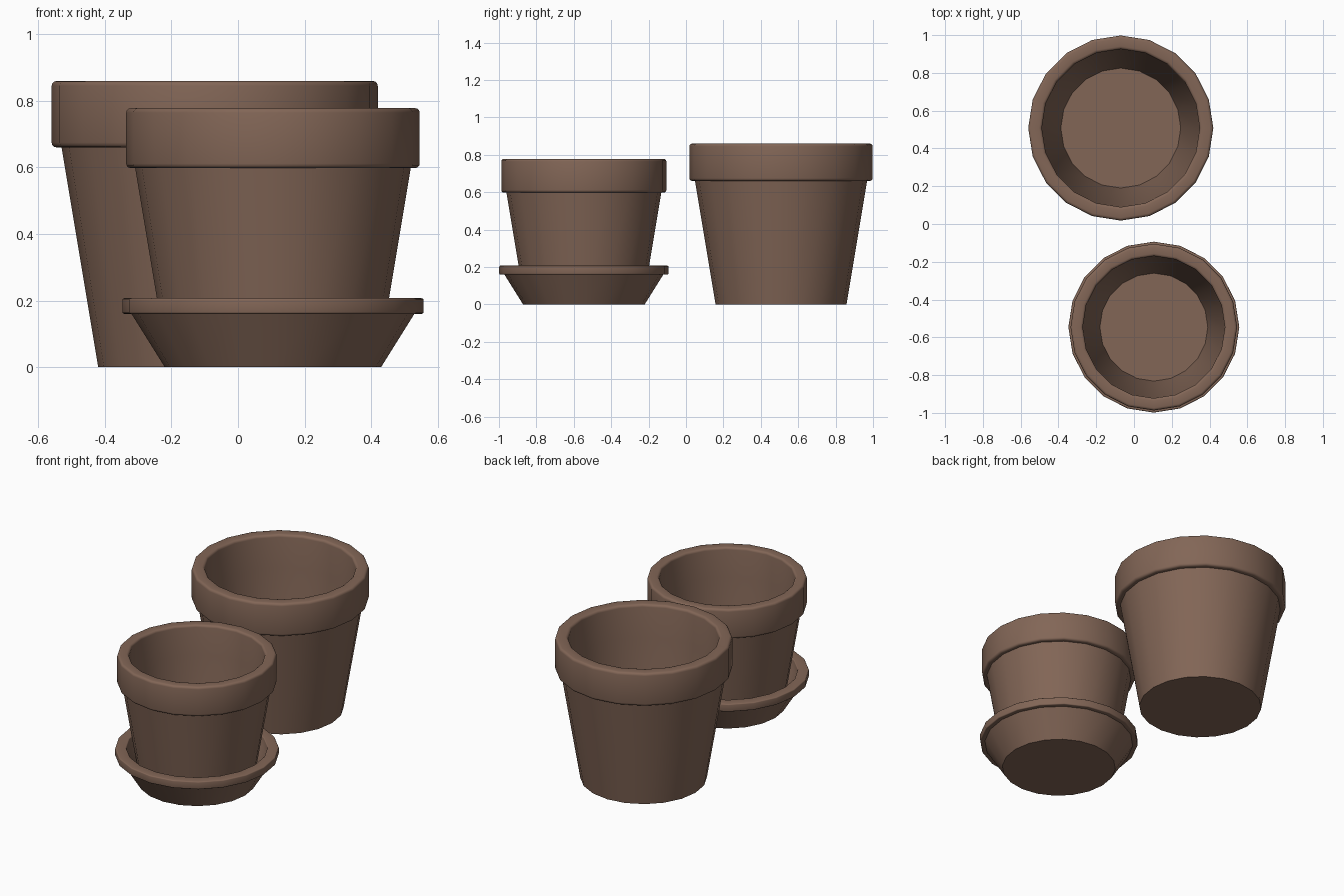
import bpy, bmesh, math

if "Cube" in bpy.data.objects:
    bpy.data.objects.remove(bpy.data.objects["Cube"])

SIDES = 20

clay = bpy.data.materials.new("brown_clay")
clay.diffuse_color = (0.225, 0.133, 0.094, 1)
clay.use_nodes = True
clay.node_tree.nodes["Principled BSDF"].inputs["Base Color"].default_value = clay.diffuse_color


def corner(cx, cz, r, start, end, n=3):
    """Points of a rounded corner in the profile (angles in degrees)."""
    pts = []
    for i in range(n + 1):
        a = math.radians(start + (end - start) * i / n)
        pts.append((cx + r * math.cos(a), cz + r * math.sin(a)))
    return pts


def lathe(name, profile, location, scale=1.0):
    """Revolve a profile that starts and ends on the axis."""
    bm = bmesh.new()
    rings = []
    for r, z in profile:
        if r == 0:
            rings.append([bm.verts.new((0, 0, z))])
        else:
            rings.append([bm.verts.new((r * math.cos(2 * math.pi * i / SIDES),
                                        r * math.sin(2 * math.pi * i / SIDES), z))
                          for i in range(SIDES)])
    for a, b in zip(rings, rings[1:]):
        for i in range(SIDES):
            j = (i + 1) % SIDES
            if len(a) == 1:
                bm.faces.new((a[0], b[j], b[i]))
            elif len(b) == 1:
                bm.faces.new((a[i], a[j], b[0]))
            else:
                bm.faces.new((a[i], a[j], b[j], b[i]))
    bmesh.ops.recalc_face_normals(bm, faces=bm.faces)
    mesh = bpy.data.meshes.new(name)
    bm.to_mesh(mesh)
    bm.free()
    mesh.materials.append(clay)
    obj = bpy.data.objects.new(name, mesh)
    obj.location = location
    obj.scale = (scale, scale, scale)
    bpy.context.collection.objects.link(obj)
    bpy.ops.object.select_all(action='DESELECT')
    obj.select_set(True)
    bpy.context.view_layer.objects.active = obj
    bpy.ops.object.shade_smooth_by_angle(angle=math.radians(35))
    return obj


# Pot: tapered wall, thick rounded rim, hollow inside
pot = [(0, 0), (0.35, 0), (0.46, 0.66)]
pot += corner(0.475, 0.675, 0.015, -90, 0)
pot += corner(0.475, 0.845, 0.015, 0, 90)
pot += corner(0.433, 0.845, 0.015, 90, 180)
pot += [(0.415, 0.66), (0.3175, 0.08), (0, 0.08)]

# Saucer: flared dish with a flat banded lip
saucer = [(0, 0), (0.325, 0), (0.425, 0.16)]
saucer += corner(0.4465, 0.166, 0.006, -90, 0)
saucer += corner(0.4465, 0.201, 0.006, 0, 90)
saucer += corner(0.396, 0.201, 0.006, 90, 180)
saucer += [(0.385, 0.16), (0.315, 0.035), (0, 0.035)]

lathe("large_pot", pot, (-0.07, 0.508, 0))
lathe("small_pot", pot, (0.105, -0.546, 0.004), 0.9)
lathe("saucer", saucer, (0.105, -0.546, 0))
